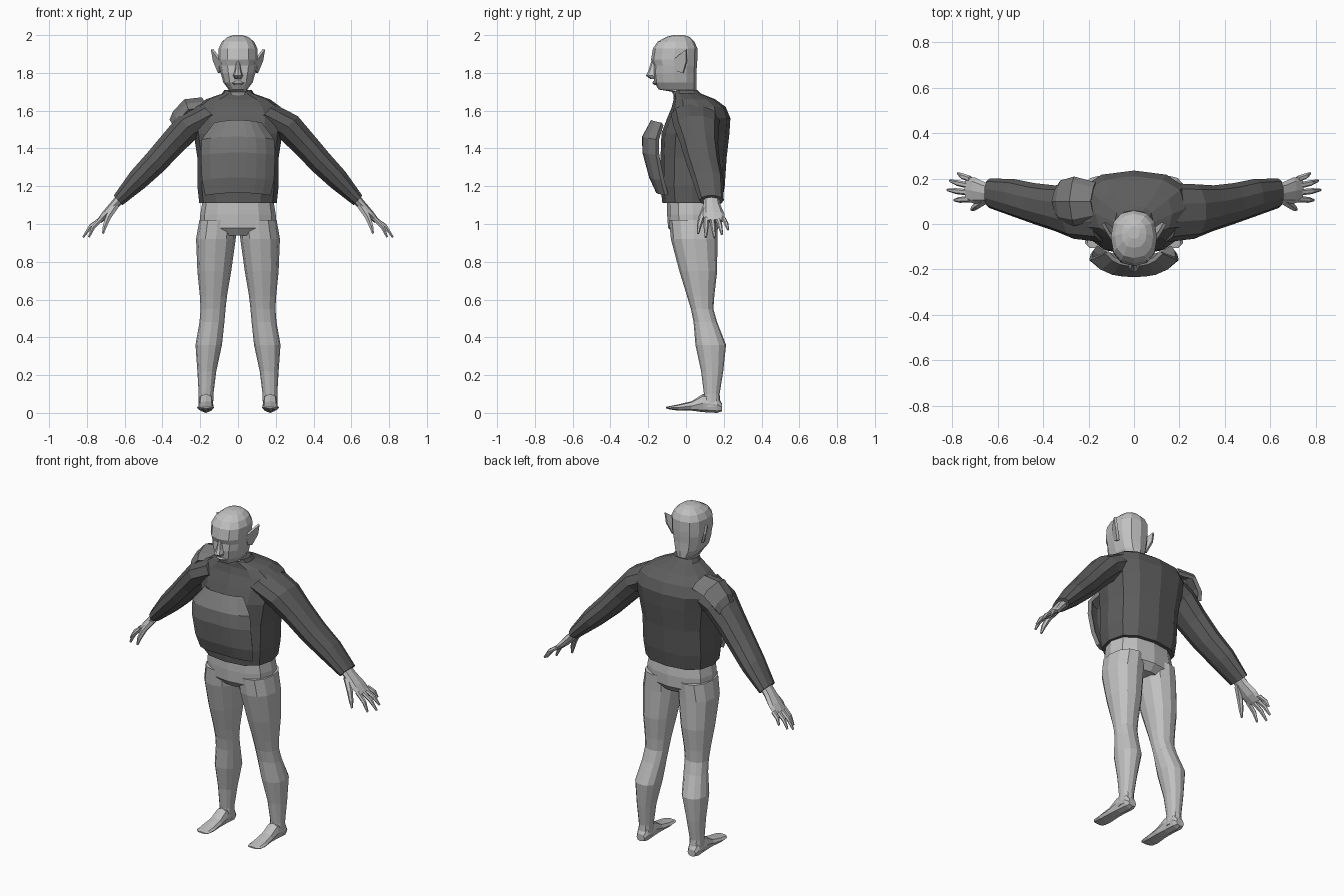
import bpy, bmesh, math
from mathutils import Vector

cube = bpy.data.objects.get("Cube")
if cube:
    bpy.data.objects.remove(cube, do_unlink=True)


def material(name, value):
    m = bpy.data.materials.new(name)
    m.use_nodes = True
    colour = (value, value, value, 1)
    m.diffuse_color = colour
    m.node_tree.nodes["Principled BSDF"].inputs["Base Color"].default_value = colour
    return m


BODY = material("light grey body", 0.53)
SHIRT = material("dark grey shirt", 0.11)
ARMOUR = material("mid grey armour", 0.2)


def finish(name, bm, mat):
    bmesh.ops.recalc_face_normals(bm, faces=bm.faces[:])
    mesh = bpy.data.meshes.new(name)
    bm.to_mesh(mesh)
    bm.free()
    mesh.materials.append(mat)
    obj = bpy.data.objects.new(name, mesh)
    bpy.context.collection.objects.link(obj)
    return obj


def loft(name, mat, rings, n=12, power=1.0, side=1):
    """Skin a list of rings, each (centre, first radius vector, second radius vector)."""
    bm = bmesh.new()
    loops = []
    for c, u, v in rings:
        loop = []
        for i in range(n):
            a = math.tau * i / n
            k, s = math.cos(a), math.sin(a)
            k = math.copysign(abs(k) ** power, k)
            s = math.copysign(abs(s) ** power, s)
            p = Vector(c) + Vector(u) * k + Vector(v) * s
            loop.append(bm.verts.new((p.x * side, p.y, p.z)))
        loops.append(loop)
    for a, b in zip(loops, loops[1:]):
        for i in range(n):
            j = (i + 1) % n
            bm.faces.new((a[i], a[j], b[j], b[i]))
    bm.faces.new(loops[0])
    bm.faces.new(loops[-1])
    return finish(name, bm, mat)


def level(z, x0, x1, y0, y1):
    """Horizontal ring filling the given x and y ranges."""
    return ((x0 + x1) / 2, (y0 + y1) / 2, z), ((x1 - x0) / 2, 0, 0), (0, (y1 - y0) / 2, 0)


def stack(name, mat, rows, **kw):
    """Upright symmetric loft from (z, half width, front, back)."""
    return loft(name, mat, [level(z, -w, w, f, b) for z, w, f, b in rows], **kw)


def limb(name, mat, rows, **kw):
    """Loft along a path of (x, y, z, depth radius, thickness radius)."""
    d = Vector((rows[-1][0] - rows[0][0], 0, rows[-1][2] - rows[0][2])).normalized()
    across = Vector((-d.z, 0, d.x))
    return loft(name, mat, [((x, y, z), (0, r, 0), across * t) for x, y, z, r, t in rows], **kw)


def sheet(name, mat, rows, thickness):
    """Grid of points given thickness."""
    bm = bmesh.new()
    grid = [[bm.verts.new(p) for p in row] for row in rows]
    for a, b in zip(grid, grid[1:]):
        for i in range(len(a) - 1):
            bm.faces.new((a[i], a[i + 1], b[i + 1], b[i]))
    obj = finish(name, bm, mat)
    mod = obj.modifiers.new("thickness", "SOLIDIFY")
    mod.thickness = thickness
    mod.offset = 0
    return obj


# Shirt body and collar
stack("shirt_torso", SHIRT, [
    (1.11, .205, -.125, .19), (1.2, .215, -.135, .205), (1.35, .215, -.135, .215),
    (1.48, .235, -.13, .23), (1.56, .25, -.1, .235), (1.62, .225, -.075, .21),
    (1.66, .17, -.065, .155), (1.69, .085, -.065, .08), (1.71, .072, -.065, .06)], power=.8)

# Hips
stack("hips", BODY, [(1.14, .185, -.1, .165), (1.05, .2, -.1, .175),
                     (.98, .2, -.095, .172), (.94, .12, -.06, .14)], power=.85)

# Head with neck, jaw, brow and crown
stack("head", BODY, [
    (1.66, .055, -.055, .05), (1.7, .06, -.075, .055), (1.712, .05, -.145, .055),
    (1.75, .078, -.168, .055), (1.8, .092, -.175, .055), (1.84, .1, -.172, .058),
    (1.87, .102, -.185, .06), (1.93, .102, -.175, .06), (1.965, .085, -.15, .045),
    (1.99, .055, -.105, .02), (2.0, .025, -.065, -.01)], power=.85)
stack("nose", BODY, [(1.768, .018, -.188, -.14), (1.785, .026, -.213, -.14),
                     (1.81, .018, -.2, -.14), (1.86, .01, -.184, -.14)], n=8)
stack("lips", BODY, [(1.737, .02, -.168, -.13), (1.747, .034, -.178, -.13),
                     (1.757, .02, -.174, -.13)], n=8)

# Chest plate: bowed shell with a sloping upper face
columns = [i / 4 for i in range(-4, 5)]
plate = [(1.545, -.175, .12, .05), (1.46, -.222, .185, .07), (1.38, -.22, .19, .07),
         (1.25, -.185, .185, .06), (1.17, -.148, .168, .045)]
sheet("chest_plate", ARMOUR, [
    [(w * t, y + bow * abs(t) ** 3, z - .015 * t * t) for t in columns]
    for z, y, w, bow in plate], .022)

# Shoulder pad on the right only
pad = [(-.19, 1.66, .075), (-.28, 1.65, .1), (-.335, 1.59, .085), (-.352, 1.55, .06)]
sheet("right_shoulder_pad", ARMOUR, [
    [(x + .02 * t * t, .1 + w * t, z - .05 * abs(t) ** 3) for t in (-1, -.75, 0, .75, 1)]
    for x, z, w in pad], .022)

fingers = {"index": (.79, .105, .93), "middle": (.82, .15, .93),
           "ring": (.81, .19, .945), "little": (.775, .222, .97)}

for word, side in (("left", 1), ("right", -1)):
    # Sleeve
    limb(word + "_sleeve", SHIRT, [
        (.14, .05, 1.58, .13, .08), (.265, .055, 1.515, .12, .08),
        (.35, .07, 1.425, .1, .073), (.44, .09, 1.325, .09, .068),
        (.53, .115, 1.235, .083, .06), (.635, .135, 1.125, .065, .036)], n=10, side=side)

    # Palm, fingers and thumb
    limb(word + "_palm", BODY, [
        (.61, .132, 1.15, .042, .026), (.655, .138, 1.1, .045, .024),
        (.7, .147, 1.05, .058, .022), (.735, .152, 1.015, .052, .014)], n=8, side=side)
    for i, (finger, (x, y, z)) in enumerate(fingers.items()):
        base = Vector((.72, .108 + .03 * i, 1.03))
        tip = Vector((x, y, z))
        mid = base.lerp(tip, .55) + Vector((.008, 0, .008))
        limb(f"{word}_{finger}_finger", BODY, [
            (*base, .014, .013), (*mid, .013, .012), (*tip, .006, .006)], n=6, side=side)
    limb(word + "_thumb", BODY, [
        (.645, .115, 1.1, .024, .02), (.685, .085, 1.04, .018, .017),
        (.705, .07, .99, .013, .013), (.715, .064, .95, .006, .006)], n=6, side=side)

    # Leg from (height, inner, outer, front, back)
    leg = [(1.02, .01, .205, -.09, .17), (.92, .012, .222, -.08, .166),
           (.75, .036, .215, -.035, .165), (.62, .058, .202, .005, .15),
           (.55, .066, .198, .026, .145), (.48, .072, .204, .04, .165),
           (.36, .085, .225, .05, .212), (.22, .115, .215, .08, .197),
           (.1, .13, .208, .095, .178), (.03, .132, .208, .08, .185)]
    loft(word + "_leg", BODY, [level(*row) for row in leg], power=.9, side=side)

    # Foot from (y, centre x, half width, bottom, top)
    foot = [(.19, .17, .026, .008, .05), (.165, .17, .038, 0, .09), (.09, .17, .038, .004, .1),
            (.03, .17, .04, .012, .062), (-.04, .172, .045, .012, .045),
            (-.085, .172, .043, .018, .036), (-.105, .168, .028, .024, .032)]
    loft(word + "_foot", BODY, [
        ((x, y, (b + t) / 2), (w, 0, 0), (0, 0, (t - b) / 2)) for y, x, w, b, t in foot],
        n=8, power=.8, side=side)

    # Pointed ear
    ear = [(.095, -.065, 1.87), (.118, -.03, 1.9), (.137, .003, 1.925),
           (.127, .004, 1.865), (.1, -.015, 1.8), (.094, -.045, 1.81)]
    bm = bmesh.new()
    bm.faces.new([bm.verts.new((x * side, y, z)) for x, y, z in ear])
    obj = finish(word + "_ear", bm, BODY)
    mod = obj.modifiers.new("thickness", "SOLIDIFY")
    mod.thickness = .014
    mod.offset = 0
